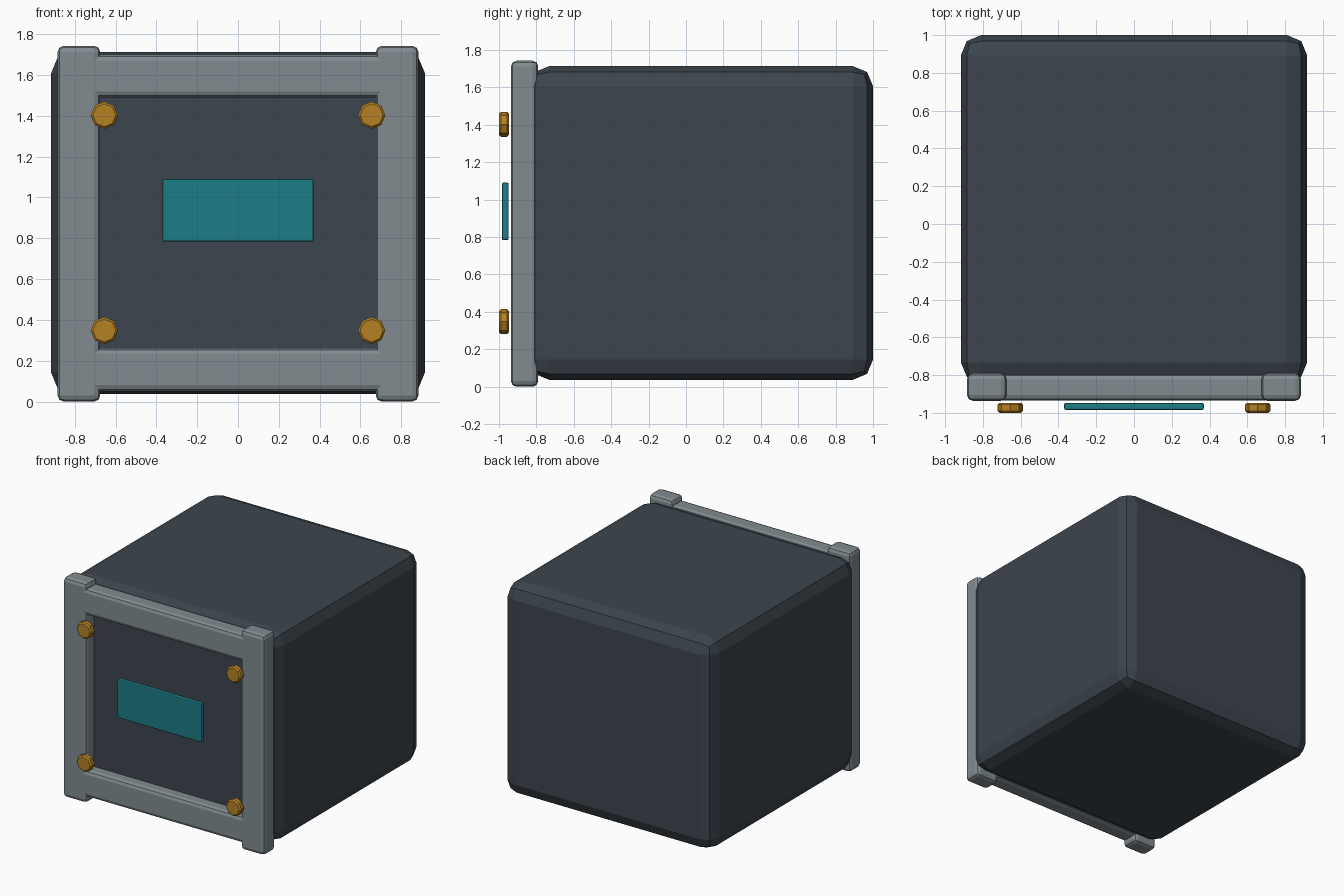
import bpy, bmesh
from math import pi
from mathutils import Matrix

if "Cube" in bpy.data.objects:
    bpy.data.objects.remove(bpy.data.objects["Cube"])


def material(name, rgb):
    m = bpy.data.materials.new(name)
    m.diffuse_color = (*rgb, 1)
    m.use_nodes = True
    m.node_tree.nodes["Principled BSDF"].inputs["Base Color"].default_value = m.diffuse_color
    return m


DARK = material("dark_shell", (0.045, 0.06, 0.075))
GREY = material("frame_grey", (0.22, 0.26, 0.28))
TEAL = material("display_teal", (0.012, 0.2, 0.24))
BRASS = material("bolt_brass", (0.46, 0.22, 0.018))


def finish(bm, name, mat, bevel, segments):
    mesh = bpy.data.meshes.new(name)
    bm.to_mesh(mesh)
    bm.free()
    obj = bpy.data.objects.new(name, mesh)
    bpy.context.collection.objects.link(obj)
    mesh.materials.append(mat)
    mod = obj.modifiers.new("Bevel", "BEVEL")
    mod.width, mod.segments = bevel, segments
    mod.limit_method = "ANGLE"
    mod.angle_limit = pi / 3
    return obj


def box(name, x, y, z, mat, bevel, segments=2):
    """Bevelled box from (min, max) ranges on each axis."""
    bm = bmesh.new()
    mid = [(a + b) / 2 for a, b in (x, y, z)]
    size = [b - a for a, b in (x, y, z)]
    bmesh.ops.create_cube(bm, size=1, matrix=Matrix.Translation(mid) @ Matrix.Diagonal((*size, 1)))
    return finish(bm, name, mat, bevel, segments)


def bolt(name, x, z):
    """Eight-sided bolt head facing the front."""
    bm = bmesh.new()
    bmesh.ops.create_cone(bm, cap_ends=True, segments=8, radius1=0.067, radius2=0.067, depth=0.053,
                          matrix=Matrix.Translation((x, -0.973, z)) @ Matrix.Rotation(pi / 2, 4, "X"))
    return finish(bm, name, BRASS, 0.01, 1)


# Main shell
box("body", (-0.917, 0.917), (-0.84, 1.0), (0.037, 1.714), DARK, 0.108)

# Front frame: two posts and two rails
FRAME_Y = (-0.936, -0.79)
for side, s in (("left", -1), ("right", 1)):
    box(f"{side}_post", tuple(sorted((s * 0.675, s * 0.884))), FRAME_Y, (0.0, 1.743), GREY, 0.03)
for level, z in (("bottom", (0.05, 0.262)), ("top", (1.49, 1.70))):
    box(f"{level}_rail", (-0.80, 0.80), (-0.934, -0.793), z, GREY, 0.03)

# Display plate
box("display_plate", (-0.37, 0.37), (-0.984, -0.948), (0.784, 1.091), TEAL, 0.008)

# Corner bolts
for level, z in (("bottom", 0.348), ("top", 1.403)):
    for side, x in (("left", -0.655), ("right", 0.655)):
        bolt(f"{level}_{side}_bolt", x, z)
